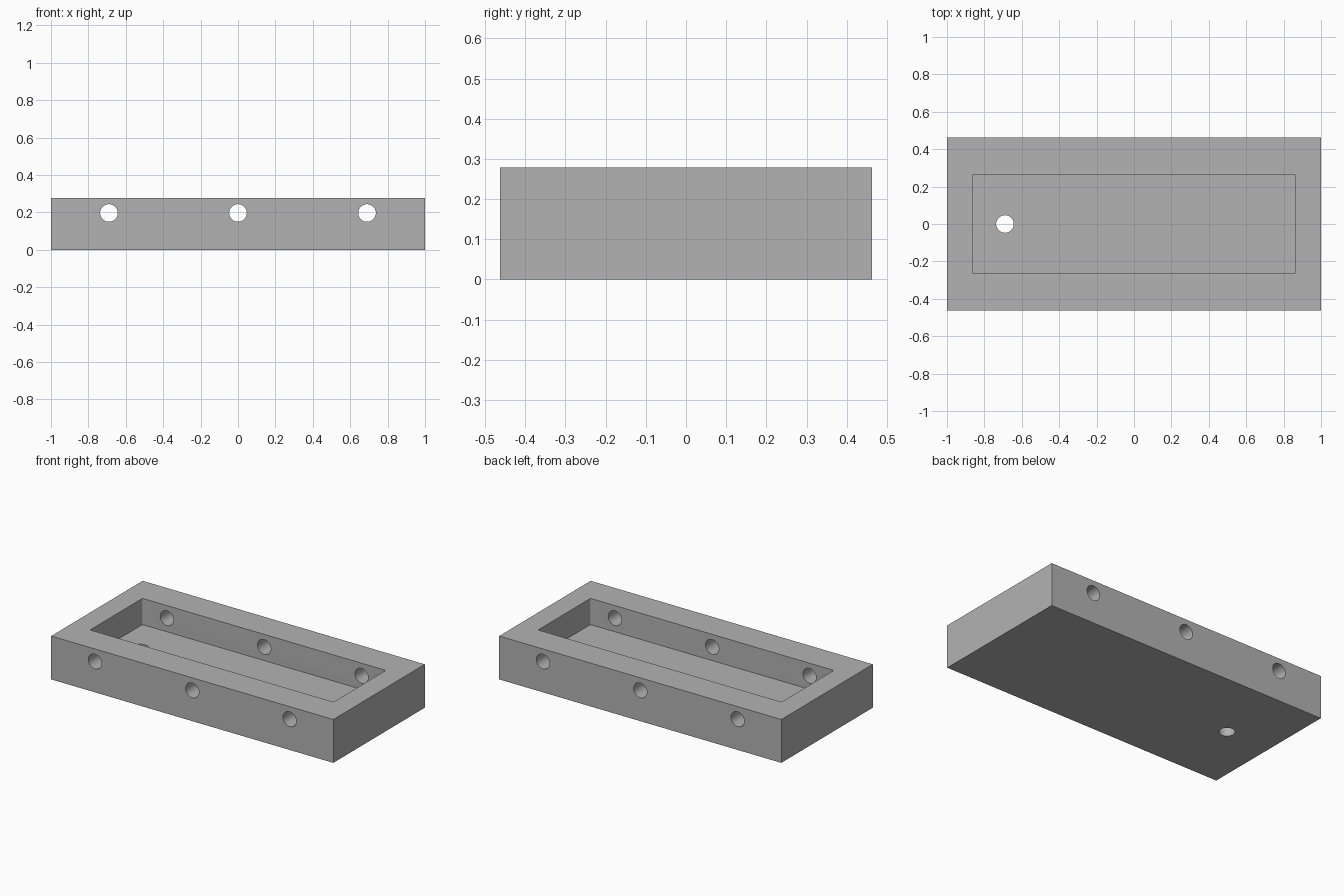
import bpy, bmesh, math
from mathutils import Matrix

if "Cube" in bpy.data.objects:
    bpy.data.objects.remove(bpy.data.objects["Cube"])

W, D, H = 2.0, 0.926, 0.278          # outer size
CX, CY, FLOOR = 0.863, 0.265, 0.11   # cavity half sizes and floor height
R_HOLE, HOLE_X, HOLE_Z = 0.047, 0.69, 0.197

grey = bpy.data.materials.new("plain grey")
grey.diffuse_color = (0.45, 0.45, 0.45, 1)
grey.use_nodes = True
grey.node_tree.nodes["Principled BSDF"].inputs["Base Color"].default_value = grey.diffuse_color


def finish(bm, name):
    me = bpy.data.meshes.new(name)
    bm.to_mesh(me)
    bm.free()
    me.materials.append(grey)
    ob = bpy.data.objects.new(name, me)
    bpy.context.collection.objects.link(ob)
    return ob


def box(name, sx, sy, z0, z1, corner=0):
    bm = bmesh.new()
    bmesh.ops.create_cube(bm, size=1, matrix=Matrix.Translation((0, 0, (z0 + z1) / 2))
                          @ Matrix.Diagonal((sx, sy, z1 - z0, 1)))
    if corner:  # round the upright edges
        upright = [e for e in bm.edges
                   if abs(e.verts[0].co.z - e.verts[1].co.z) > 0.01]
        bmesh.ops.bevel(bm, geom=upright, offset=corner, segments=4,
                        profile=0.5, affect='EDGES')
    return finish(bm, name)


def drill(name, matrix, length):
    bm = bmesh.new()
    bmesh.ops.create_cone(bm, cap_ends=True, segments=48, radius1=R_HOLE,
                          radius2=R_HOLE, depth=length, matrix=matrix)
    return finish(bm, name)


# Solid block, then the tray cavity and the drilled holes
tray = box("tray_body", W, D, 0, H)
cutters = [box("cavity_cutter", 2 * CX, 2 * CY, FLOOR, H + 0.2, 0.008)]
for i, x in enumerate((-HOLE_X, 0, HOLE_X)):
    m = Matrix.Translation((x, 0, HOLE_Z)) @ Matrix.Rotation(math.pi / 2, 4, 'X')
    cutters.append(drill(f"side_hole_cutter_{i + 1}", m, D + 0.4))
cutters.append(drill("drain_hole_cutter",
                     Matrix.Translation((-HOLE_X, 0, 0.03)), 0.26))

bpy.context.view_layer.objects.active = tray
tray.select_set(True)
for c in cutters:
    mod = tray.modifiers.new(c.name, 'BOOLEAN')
    mod.operation, mod.solver, mod.object = 'DIFFERENCE', 'EXACT', c
    bpy.ops.object.modifier_apply(modifier=mod.name)
for c in cutters:
    bpy.data.objects.remove(c, do_unlink=True)

# Smooth hole walls, crisp block edges
bpy.ops.object.shade_smooth_by_angle(angle=math.radians(30))
